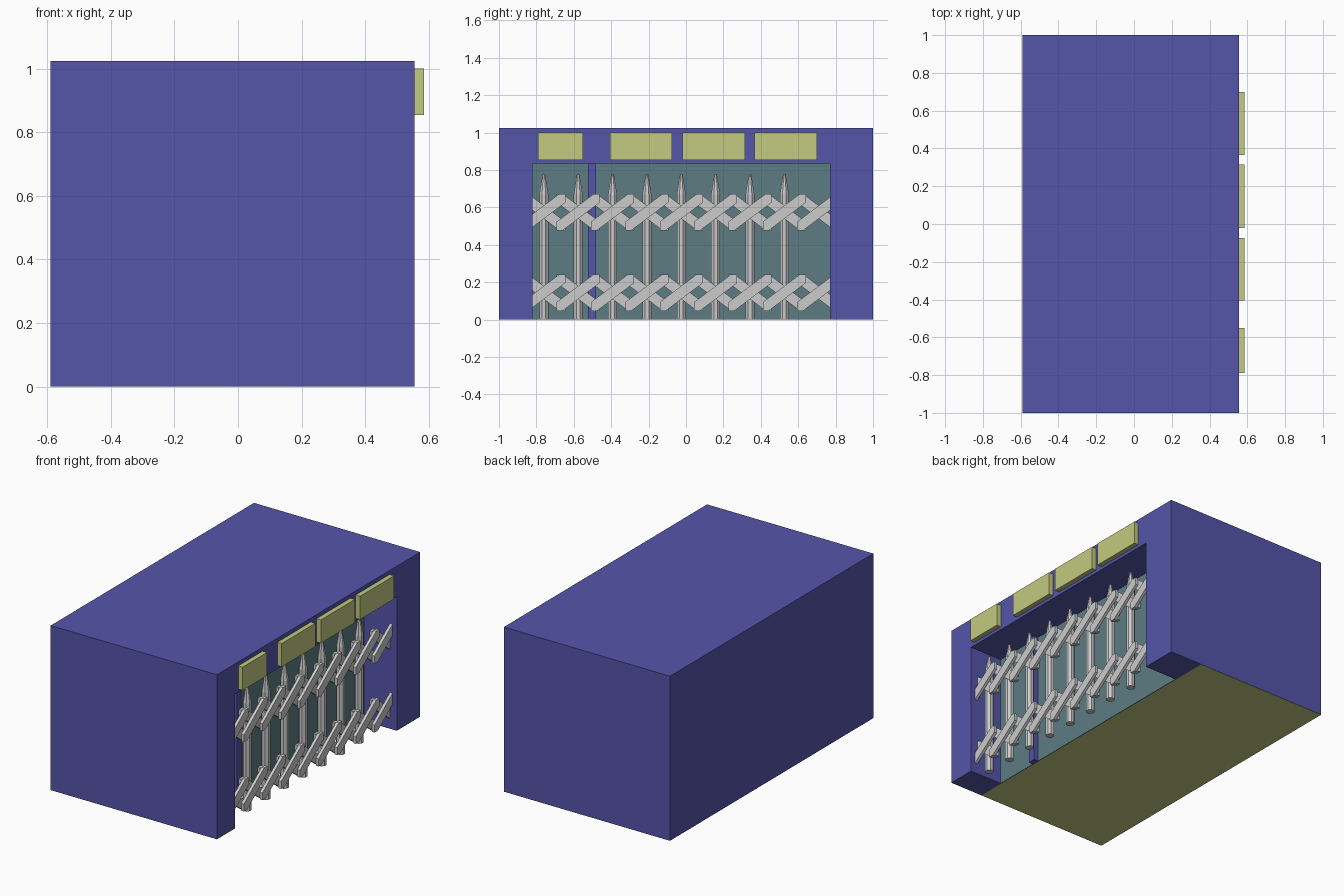
import bpy, bmesh, math
from mathutils import Matrix

if "Cube" in bpy.data.objects:
    bpy.data.objects.remove(bpy.data.objects["Cube"])


def material(name, rgb):
    # sRGB 0-255 to linear
    m = bpy.data.materials.new(name)
    m.diffuse_color = [(c / 255) ** 2.2 for c in rgb] + [1]
    m.use_nodes = True
    m.node_tree.nodes["Principled BSDF"].inputs["Base Color"].default_value = m.diffuse_color
    return m


BLUE = material("blue_wall", (85, 85, 168))
CREAM = material("cream", (194, 201, 127))
TEAL = material("teal_panel", (92, 123, 130))


def finish(name, bm, *mats):
    bmesh.ops.recalc_face_normals(bm, faces=bm.faces)
    me = bpy.data.meshes.new(name)
    bm.to_mesh(me)
    bm.free()
    for m in mats:
        me.materials.append(m)
    ob = bpy.data.objects.new(name, me)
    bpy.context.collection.objects.link(ob)
    return ob


def add_prism(bm, pts, x0, x1):
    """Extrude a (y, z) outline from x0 to x1."""
    face = bm.faces.new([bm.verts.new((x0, y, z)) for y, z in pts])
    ext = bmesh.ops.extrude_face_region(bm, geom=[face])["geom"]
    bmesh.ops.translate(bm, vec=(x1 - x0, 0, 0),
                        verts=[v for v in ext if isinstance(v, bmesh.types.BMVert)])


def prism(name, pts, x0, x1, *mats):
    bm = bmesh.new()
    add_prism(bm, pts, x0, x1)
    return finish(name, bm, *mats)


def rect(y0, y1, z0, z1):
    return [(y0, z0), (y1, z0), (y1, z1), (y0, z1)]


FRONT, BACK, INNER, TOP = 0.555, -0.59, 0.325, 1.025
OPEN_L, OPEN_R, OPEN_TOP = -0.82, 0.77, 0.835

# Building: one block with a recessed front opening and a cream underside
bm = bmesh.new()
add_prism(bm, rect(-1, 1, 0, TOP), BACK, INNER)
bmesh.ops.recalc_face_normals(bm, faces=bm.faces)
bm.normal_update()
for f in list(bm.faces):
    if f.normal.z < -0.9:
        f.material_index = 1
    elif f.normal.x > 0.9:
        bm.faces.remove(f)
add_prism(bm, rect(OPEN_L, OPEN_R, 0, OPEN_TOP), INNER - 0.002, INNER)
add_prism(bm, [(-1, 0), (OPEN_L, 0), (OPEN_L, OPEN_TOP), (OPEN_R, OPEN_TOP),
               (OPEN_R, 0), (1, 0), (1, TOP), (-1, TOP)], INNER, FRONT)
finish("building", bm, BLUE, CREAM)

# Recessed panels and the mullion between them
prism("left_panel", rect(OPEN_L, -0.525, 0, OPEN_TOP), INNER, 0.33, TEAL)
prism("right_panel", rect(-0.48, OPEN_R, 0, OPEN_TOP), INNER, 0.33, TEAL)
prism("mullion", rect(-0.525, -0.48, 0, OPEN_TOP), INNER, 0.36, BLUE)

# Blank sign boards above the opening
for i, (y0, y1) in enumerate([(-0.79, -0.55), (-0.405, -0.075),
                              (-0.02, 0.315), (0.365, 0.70)]):
    prism(f"sign_board_{i + 1}", rect(y0, y1, 0.855, 1.0), FRONT, 0.585, CREAM)

# Gate pickets: octagonal posts with tapered tips
PITCH, FIRST, GATE_X = 0.1837, -0.76, 0.467
bm = bmesh.new()
for i in range(8):
    for z0, z1, r0, r1 in [(0, 0.67, 0.026, 0.026), (0.67, 0.775, 0.026, 0.008)]:
        place = (Matrix.Translation((GATE_X, FIRST + i * PITCH, (z0 + z1) / 2))
                 @ Matrix.Rotation(math.pi / 8, 4, 'Z'))
        bmesh.ops.create_cone(bm, cap_ends=True, segments=8, radius1=r0,
                              radius2=r1, depth=z1 - z0, matrix=place)
finish("gate_pickets", bm)

# Folding lattice: crossed bars with trimmed ends, stopped at the side walls
BAR = [(0.115, 0.0975), (0.083, 0.0975), (-0.115, -0.051),
       (-0.115, -0.0975), (-0.083, -0.0975), (0.115, 0.051)]
for name, zc in [("lower_lattice", 0.145), ("upper_lattice", 0.575)]:
    bm = bmesh.new()
    for i in range(9):
        yc = FIRST + i * PITCH
        for side, x0 in [(1, 0.507), (-1, 0.489)]:
            add_prism(bm, [(yc + side * y, zc + z) for y, z in BAR], x0, x0 + 0.018)
    for y, d in [(OPEN_L, -1), (OPEN_R, 1)]:
        cut = bmesh.ops.bisect_plane(bm, geom=bm.verts[:] + bm.edges[:] + bm.faces[:],
                                     plane_co=(0, y, 0), plane_no=(0, d, 0),
                                     clear_outer=True)
    finish(name, bm)
